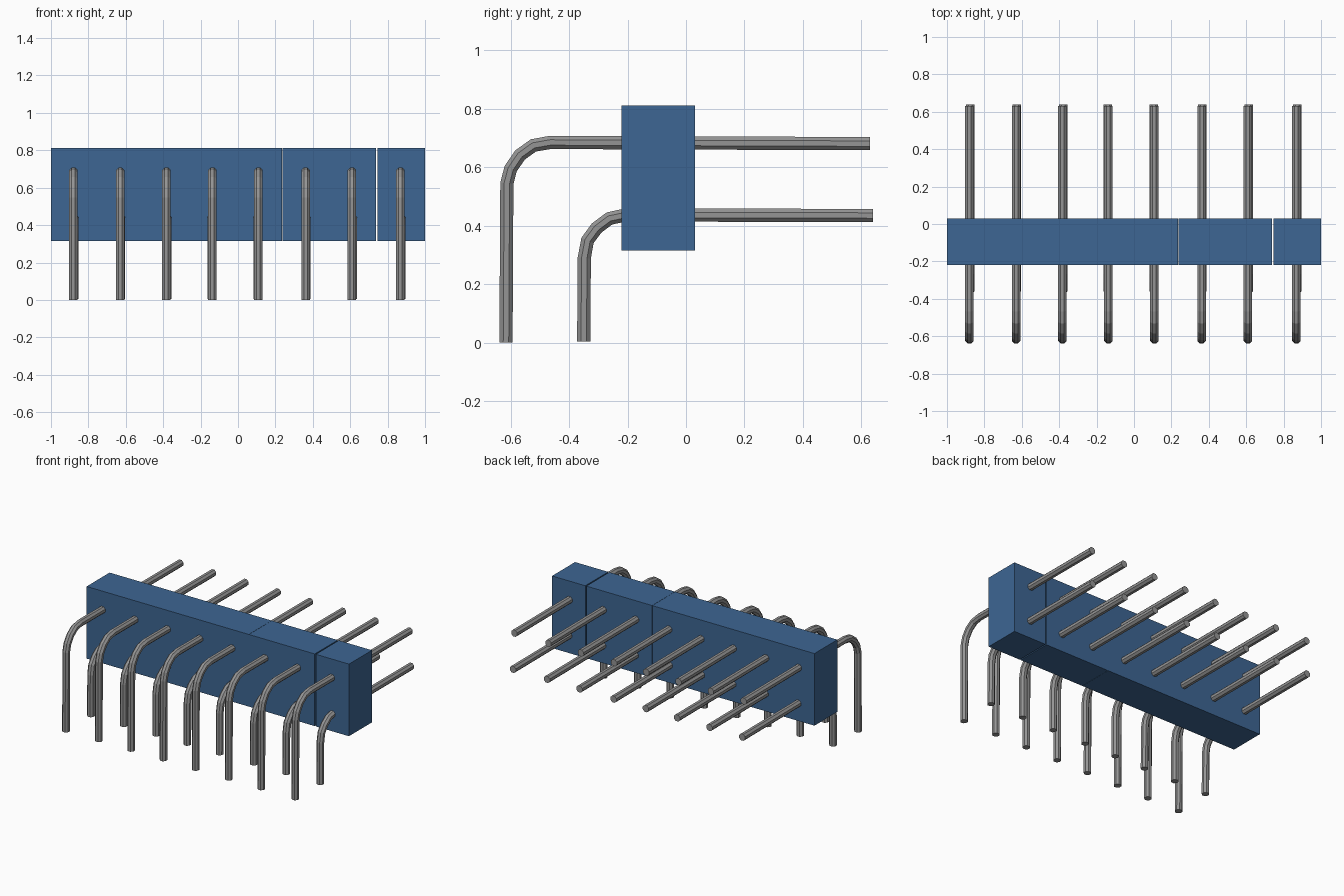
import bpy, bmesh, math
from mathutils import Vector

cube = bpy.data.objects.get("Cube")
if cube:
    bpy.data.objects.remove(cube, do_unlink=True)


def material(name, rgb, metallic=0.0):
    m = bpy.data.materials.new(name)
    m.use_nodes = True
    m.diffuse_color = (*rgb, 1)
    bsdf = m.node_tree.nodes["Principled BSDF"]
    bsdf.inputs["Base Color"].default_value = (*rgb, 1)
    return m


BLUE = material("blue plastic", (0.047, 0.133, 0.292))
STEEL = material("grey metal", (0.30, 0.30, 0.30))


def finish(name, bm, mat):
    bmesh.ops.recalc_face_normals(bm, faces=bm.faces)
    mesh = bpy.data.meshes.new(name)
    bm.to_mesh(mesh)
    bm.free()
    mesh.materials.append(mat)
    obj = bpy.data.objects.new(name, mesh)
    bpy.context.collection.objects.link(obj)
    return obj


def block(name, x0, x1, y0=-0.22, y1=0.03, z0=0.315, z1=0.812):
    bm = bmesh.new()
    bmesh.ops.create_cube(bm, size=1)
    for v in bm.verts:
        v.co = (x1 if v.co.x > 0 else x0,
                y1 if v.co.y > 0 else y0,
                z1 if v.co.z > 0 else z0)
    return finish(name, bm, BLUE)


def pin(name, x, path, radius=0.0245, sides=8):
    """Sweep a round section along a path of (y, z) points, mitred at each bend."""
    pts = [Vector((x, y, z)) for y, z in path]
    bm = bmesh.new()
    rings = []
    for i, p in enumerate(pts):
        d_in = (p - pts[i - 1]).normalized() if i else None
        d_out = (pts[i + 1] - p).normalized() if i < len(pts) - 1 else None
        t = ((d_in or d_out) + (d_out or d_in)).normalized()
        n = Vector((0, -t.z, t.y))
        ring = []
        for k in range(sides):
            a = math.tau * (k + 0.5) / sides
            offset = Vector((math.cos(a), 0, 0)) + n * math.sin(a)
            ring.append(bm.verts.new(p + offset * radius))
        rings.append(ring)
    for a, b in zip(rings, rings[1:]):
        for k in range(sides):
            j = (k + 1) % sides
            bm.faces.new((a[k], a[j], b[j], b[k]))
    bm.faces.new(rings[0])
    bm.faces.new(rings[-1])
    return finish(name, bm, STEEL)


# Housing: three blocks, with a hairline seam and a narrow open slot
block("housing_long", -1.0, 0.236)
block("housing_middle", 0.2375, 0.739)
block("housing_end", 0.747, 1.0)

# Right-angle pins in two rows
UPPER = [(0.63, 0.681), (-0.465, 0.685), (-0.522, 0.675), (-0.568, 0.642),
         (-0.600, 0.595), (-0.613, 0.545), (-0.616, 0.0)]
LOWER = [(0.64, 0.435), (-0.205, 0.437), (-0.262, 0.425), (-0.306, 0.392),
         (-0.337, 0.350), (-0.348, 0.290), (-0.350, 0.004)]
UPPER_X = [-0.88, -0.63, -0.383, -0.137, 0.109, 0.361, 0.609, 0.868]
LOWER_X = [-0.876, -0.626, -0.379, -0.141, 0.105, 0.365, 0.613, 0.872]
for i, (xu, xl) in enumerate(zip(UPPER_X, LOWER_X), 1):
    pin(f"upper_pin_{i}", xu, UPPER)
    pin(f"lower_pin_{i}", xl, LOWER)
